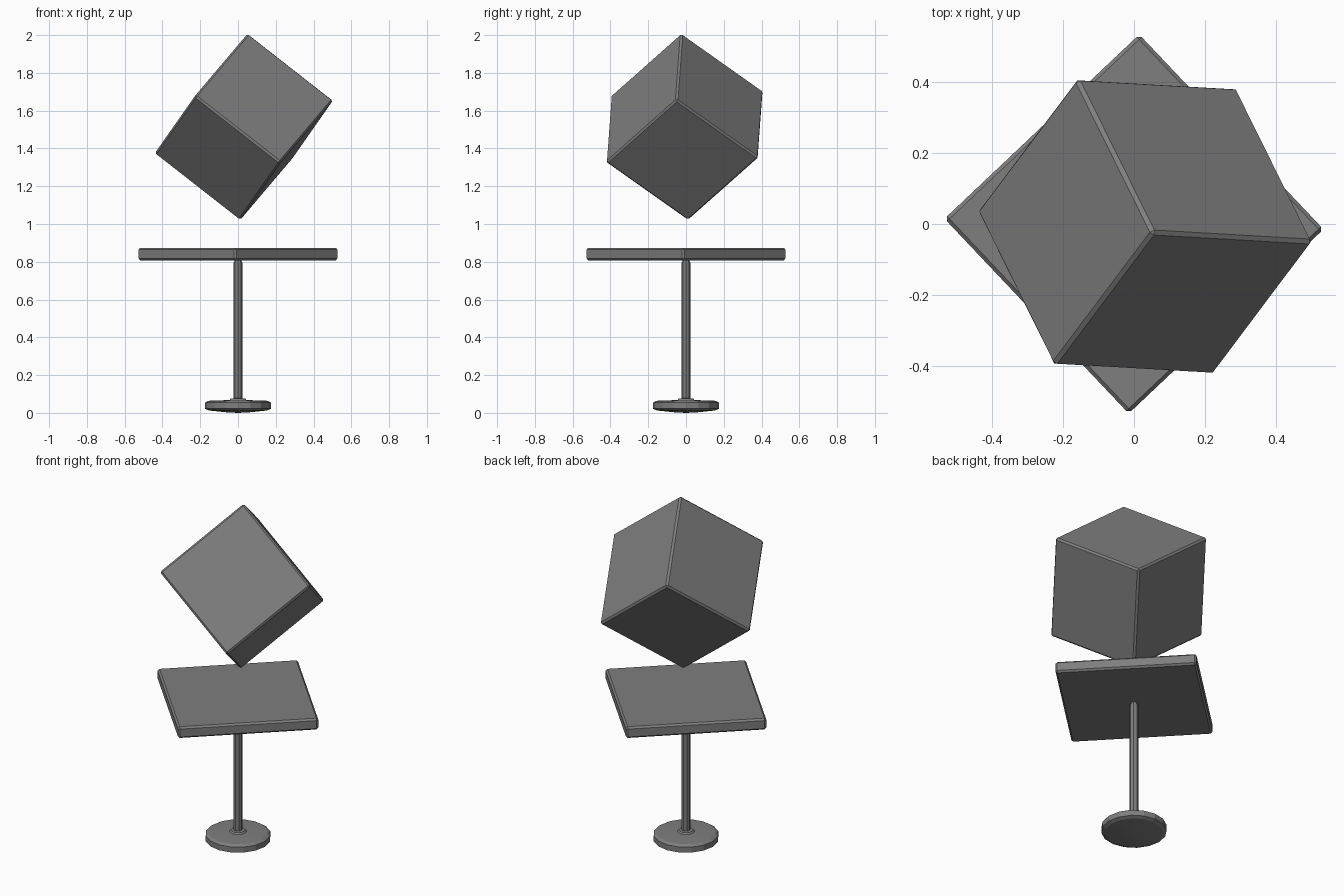
import bpy, bmesh, math
from mathutils import Vector, Matrix

if "Cube" in bpy.data.objects:
    bpy.data.objects.remove(bpy.data.objects["Cube"])

# Dark grey for every part
dark = bpy.data.materials.new("dark_grey")
dark.diffuse_color = (0.21, 0.21, 0.21, 1)
dark.use_nodes = True
dark.node_tree.nodes["Principled BSDF"].inputs["Base Color"].default_value = dark.diffuse_color


def finish(name, bm, matrix):
    bmesh.ops.recalc_face_normals(bm, faces=bm.faces)
    me = bpy.data.meshes.new(name)
    bm.to_mesh(me)
    bm.free()
    me.materials.append(dark)
    ob = bpy.data.objects.new(name, me)
    bpy.context.collection.objects.link(ob)
    ob.matrix_world = matrix
    return ob


def bevelled_box(name, size, matrix, width):
    bm = bmesh.new()
    bmesh.ops.create_cube(bm, size=1)
    bmesh.ops.scale(bm, vec=size, verts=bm.verts)
    bmesh.ops.bevel(bm, geom=bm.edges[:], offset=width, segments=1,
                    affect='EDGES', profile=0.5)
    return finish(name, bm, matrix)


def lathe(name, profile, sides):
    bm = bmesh.new()
    vs = [bm.verts.new((r, 0, z)) for r, z in profile]
    es = [bm.edges.new(p) for p in zip(vs, vs[1:])]
    bmesh.ops.spin(bm, geom=vs + es, cent=(0, 0, 0), axis=(0, 0, 1),
                   angle=math.tau, steps=sides)
    bmesh.ops.remove_doubles(bm, verts=bm.verts, dist=1e-4)
    return finish(name, bm, Matrix())


# Round foot with a small collar
lathe("foot", [(0, 0), (0.06, 0.003), (0.155, 0.013), (0.174, 0.022), (0.174, 0.054),
               (0.158, 0.064), (0.045, 0.068), (0.038, 0.076), (0, 0.08)], 16)

# Thin upright post
lathe("post", [(0, 0.06), (0.023, 0.06), (0.023, 0.795), (0.018, 0.805),
               (0.018, 0.812), (0, 0.812)], 8)

# Square top plate, turned almost onto its corner
bevelled_box("top_plate", (0.754, 0.754, 0.066),
             Matrix.Translation((0, 0, 0.841)) @ Matrix.Rotation(math.radians(43.4), 4, 'Z'),
             0.010)

# Floating cube balanced on a corner: axes follow its three edge directions
a = Vector((0.435, -0.025, -0.34)).normalized()
b = Vector((-0.28, -0.365, -0.32))
b = (b - a * b.dot(a)).normalized()
c = a.cross(b)
turn = Matrix((a, b, c)).transposed().to_4x4()
bevelled_box("balanced_cube", (0.575, 0.575, 0.575),
             Matrix.Translation((0.031, -0.007, 1.514)) @ turn, 0.010)
